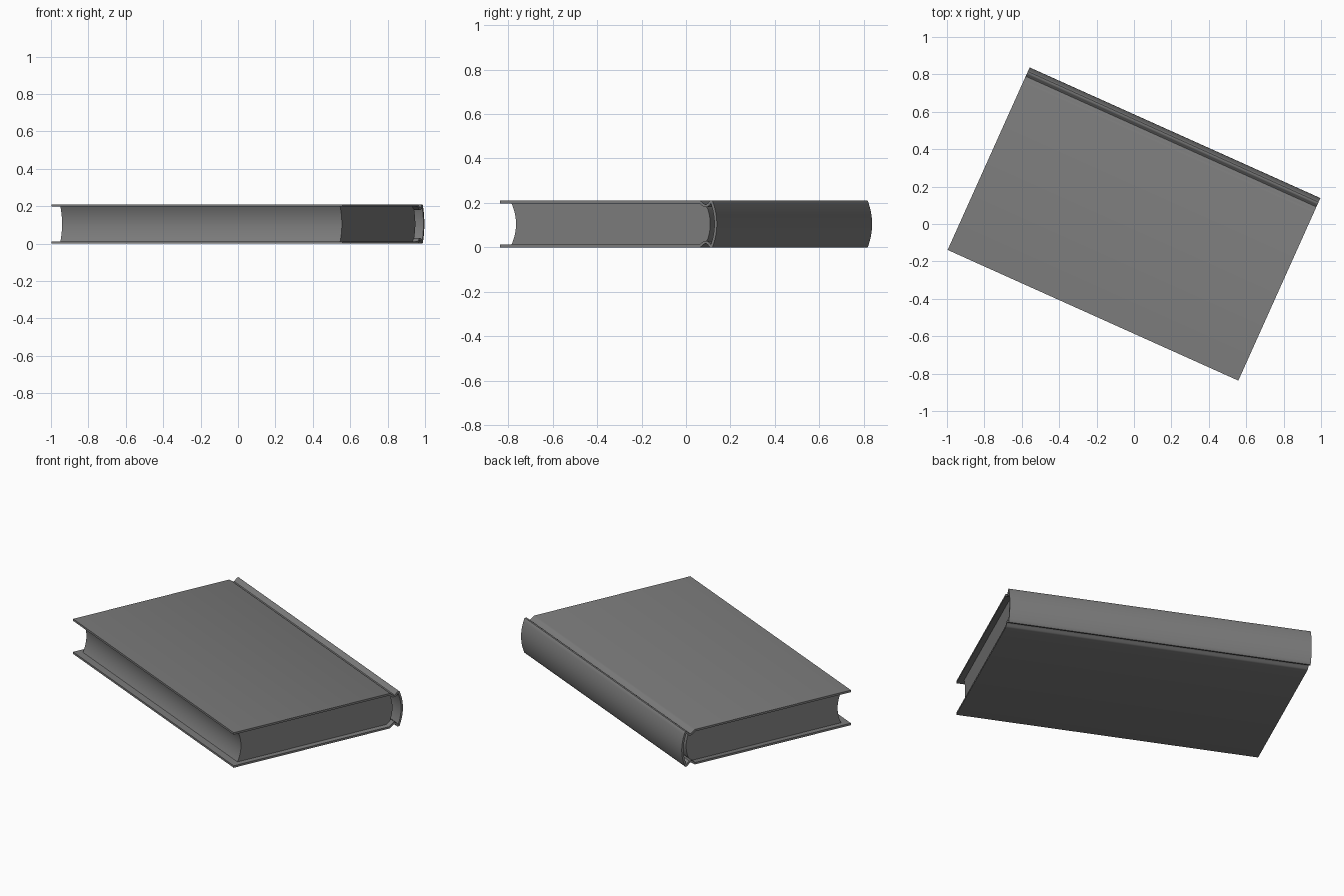
import bpy, bmesh, math
from mathutils import Vector

if "Cube" in bpy.data.objects:
    bpy.data.objects.remove(bpy.data.objects["Cube"])

H = 0.21             # total height
MID = H / 2
THICK = 0.012        # cover board thickness
TURN = math.radians(-24.2)

grey = bpy.data.materials.new("mid_grey")
grey.diffuse_color = (0.2, 0.2, 0.2, 1)
grey.use_nodes = True
grey.node_tree.nodes["Principled BSDF"].inputs["Base Color"].default_value = grey.diffuse_color


def finish(name, bm):
    bmesh.ops.recalc_face_normals(bm, faces=bm.faces)
    me = bpy.data.meshes.new(name)
    bm.to_mesh(me)
    bm.free()
    me.materials.append(grey)
    ob = bpy.data.objects.new(name, me)
    bpy.context.collection.objects.link(ob)
    ob.rotation_euler.z = TURN
    bpy.ops.object.select_all(action='DESELECT')
    ob.select_set(True)
    bpy.context.view_layer.objects.active = ob
    bpy.ops.object.shade_smooth_by_angle(angle=math.radians(35))


def mirrored(top):
    """Complete a top-half section (y, z) with its mirror image below."""
    return top + [(y, H - z) for y, z in reversed(top)]


def arc(y_edge, bulge, z_edge, n=8):
    """Upper half of a bulging edge, from z_edge down to just above the middle."""
    half = z_edge - MID
    return [(y_edge + bulge * (1 - t * t), MID + half * t)
            for t in ((2 * n - 1 - 2 * i) / (2 * n - 1) for i in range(n))]


# cover: one wrapped shell with hinge grooves and a rounded spine
groove = [(.45, 0), (.459, .004), (.468, .012), (.476, .0175), (.483, .0175),
          (.490, .012), (.496, .004), (.502, 0), (.511, 0)]
outer = mirrored([(-.535, H)] + [(y, H - d) for y, d in groove] + arc(.515, .02, .206))
outer = [Vector(p) for p in outer]
inner = []
for i, p in enumerate(outer):
    dirs = []
    if i > 0:
        dirs.append((p - outer[i - 1]).normalized())
    if i < len(outer) - 1:
        dirs.append((outer[i + 1] - p).normalized())
    d = sum(dirs, Vector((0, 0))).normalized()
    inner.append(p + Vector((d.y, -d.x)) * THICK)

bm = bmesh.new()
L = 0.852
rings = [[bm.verts.new((s * L, p.x, p.y)) for p in line]
         for s in (-1, 1) for line in (outer, inner)]
lo, li, ro, ri = rings
for i in range(len(outer) - 1):
    for a, b in ((lo, ro), (li, ri), (lo, li), (ro, ri)):
        bm.faces.new((a[i], a[i + 1], b[i + 1], b[i]))
for i in (0, -1):
    bm.faces.new((lo[i], ro[i], ri[i], li[i]))
finish("cover", bm)

# page block: hollow fore edge, rounded back
back = [(.447, H - THICK), (.459, .193), (.468, .184), (.475, .175)] + arc(.478, .010, .166, 5)
fore = [(y, z) for y, z in arc(-.492, .022, H - THICK)][::-1]
top = fore + back
section = mirrored(top)
bm = bmesh.new()
P = 0.82
left = [bm.verts.new((-P, y, z)) for y, z in section]
right = [bm.verts.new((P, y, z)) for y, z in section]
n = len(section)
for i in range(n):
    j = (i + 1) % n
    bm.faces.new((left[i], left[j], right[j], right[i]))
# end caps as strips joining upper and lower halves
for ring in (left, right):
    for i in range(len(fore), len(top) - 1):
        bm.faces.new((ring[i], ring[i + 1], ring[n - 2 - i], ring[n - 1 - i]))
    k = len(fore)
    bm.faces.new(ring[:k + 1] + ring[n - 1 - k:])
finish("page_block", bm)
